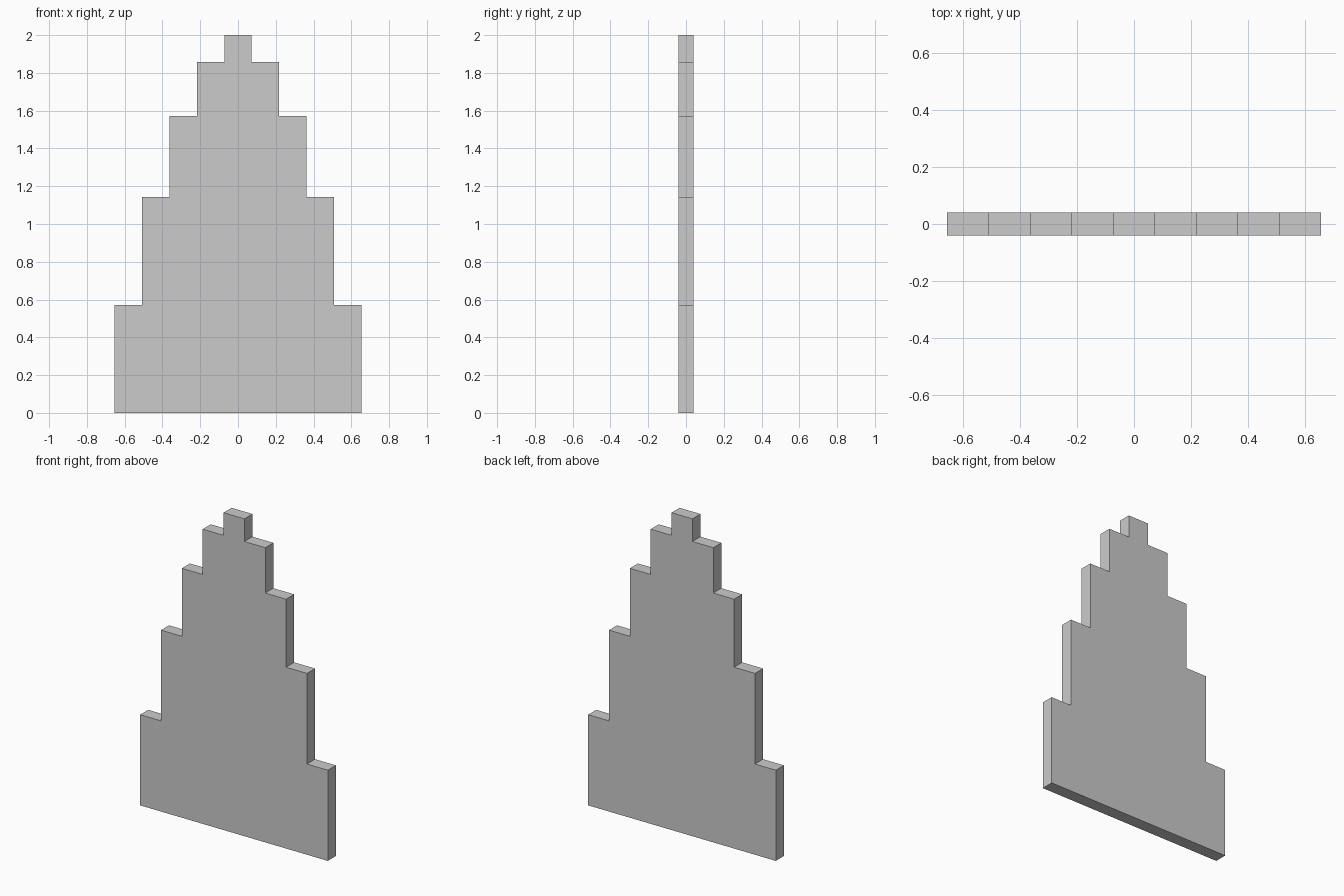
import bpy, bmesh

if "Cube" in bpy.data.objects:
    bpy.data.objects.remove(bpy.data.objects["Cube"])

STEP = 0.1454          # width of one stair tread
DEPTH = 0.08
UNIT = 2 / 14          # heights are whole multiples of this
levels = [4, 8, 11, 13, 14]

# Right half of the stepped outline, from base to tip
right = []
z = 0.0
for i, level in enumerate(levels):
    x = STEP * (len(levels) - i - 0.5)
    right += [(x, z), (x, level * UNIT)]
    z = level * UNIT

# Mirror to close the outline, then extrude it to a slab
outline = right + [(-x, z) for x, z in reversed(right)]
bm = bmesh.new()
face = bm.faces.new([bm.verts.new((x, -DEPTH / 2, z)) for x, z in outline])
result = bmesh.ops.extrude_face_region(bm, geom=[face], use_keep_orig=True)
back = [v for v in result["geom"] if isinstance(v, bmesh.types.BMVert)]
bmesh.ops.translate(bm, vec=(0, DEPTH, 0), verts=back)
bmesh.ops.recalc_face_normals(bm, faces=bm.faces)

mesh = bpy.data.meshes.new("stepped_panel")
bm.to_mesh(mesh)
bm.free()
bpy.context.collection.objects.link(bpy.data.objects.new("stepped_panel", mesh))
